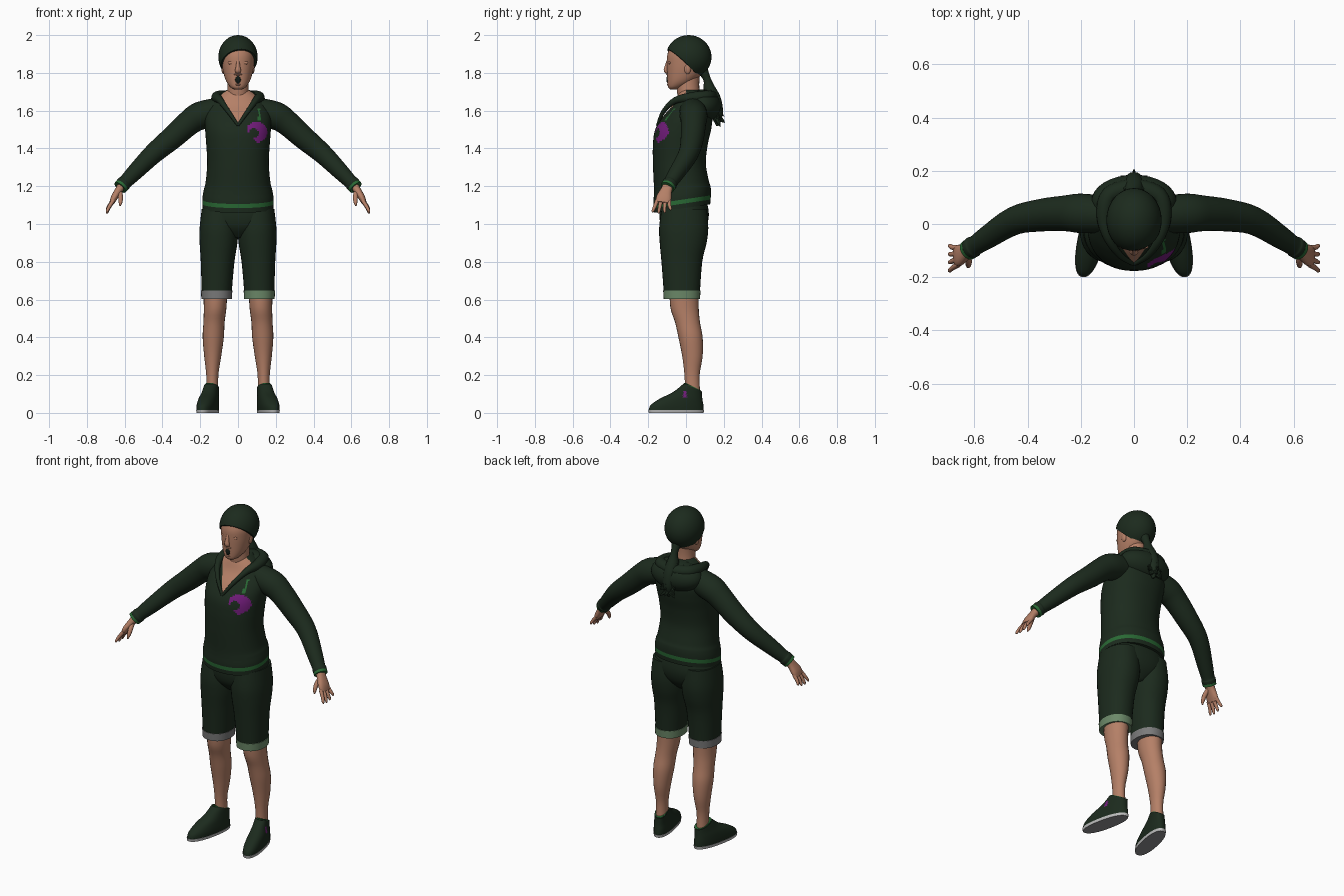
import bpy, bmesh, math, random
from mathutils import Vector, Matrix

if "Cube" in bpy.data.objects:
    bpy.data.objects.remove(bpy.data.objects["Cube"])
random.seed(4)


def material(name, *rgb):
    m = bpy.data.materials.new(name)
    m.use_nodes = True
    m.diffuse_color = (*rgb, 1)
    m.node_tree.nodes["Principled BSDF"].inputs["Base Color"].default_value = (*rgb, 1)
    return m


CLOTH = material("dark green cloth", .0115, .0235, .0125)
SKIN = material("skin", .46, .215, .135)
GREEN = material("bright green trim", .022, .14, .034)
PURPLE = material("purple print", .17, .012, .2)
CUFF_GREEN = material("pale green cuff", .15, .25, .14)
CUFF_GREY = material("grey cuff", .2, .2, .2)
SOLE = material("pale sole", .5, .5, .5)
TREAD = material("grey tread", .28, .28, .29)
MOUTH = material("mouth black", .006, .01, .007)


def finish(name, bm, *mats):
    bmesh.ops.recalc_face_normals(bm, faces=bm.faces)
    mesh = bpy.data.meshes.new(name)
    bm.to_mesh(mesh)
    bm.free()
    for m in mats:
        mesh.materials.append(m)
    ob = bpy.data.objects.new(name, mesh)
    bpy.context.collection.objects.link(ob)
    bpy.ops.object.select_all(action='DESELECT')
    ob.select_set(True)
    bpy.context.view_layer.objects.active = ob
    bpy.ops.object.shade_smooth_by_angle(angle=math.radians(50))


def spline(rows, sub):
    # Catmull-Rom through rows of numbers
    rows = [Vector(r) for r in rows]
    out = []
    for i in range(len(rows) - 1):
        a, b, c, d = rows[max(i - 1, 0)], rows[i], rows[i + 1], rows[min(i + 2, len(rows) - 1)]
        for k in range(sub):
            t = k / sub
            out.append(.5 * (2 * b + (c - a) * t + (2 * a - 5 * b + 4 * c - d) * t * t
                             + (3 * b - a - 3 * c + d) * t ** 3))
    return out + [rows[-1]]


def loft_bm(rows, side=1, n=24, sub=4, flat=True, ref=(0, 1, 0), p=2):
    # rows: x, y, z, half width, half depth; flat keeps every ring level
    bm = bmesh.new()
    pts = spline(rows, sub)
    rings = []
    for i, r in enumerate(pts):
        t = Vector((0, 0, 1))
        if not flat:
            t = Vector(pts[min(i + 1, len(pts) - 1)][:3]) - Vector(pts[max(i - 1, 0)][:3])
            t.normalize()
        u = Vector(ref)
        u = (u - t * u.dot(t)).normalized()
        v = u.cross(t)
        ring = []
        for k in range(n):
            a = 2 * math.pi * k / n
            c, s = math.cos(a), math.sin(a)
            co = (Vector(r[:3]) + v * r[3] * math.copysign(abs(c) ** (2 / p), c)
                  + u * r[4] * math.copysign(abs(s) ** (2 / p), s))
            co.x *= side
            ring.append(bm.verts.new(co))
        rings.append(ring)
    for a, b in zip(rings, rings[1:]):
        for k in range(n):
            j = (k + 1) % n
            bm.faces.new((a[k], a[j], b[j], b[k]))
    bm.faces.new(rings[0])
    bm.faces.new(rings[-1])
    return bm


def loft(name, rows, mat, **kw):
    finish(name, loft_bm(rows, **kw), mat)


def tube(name, rows, mat, **kw):
    loft(name, [(*r[:3], r[3], r[-1]) for r in rows], mat, flat=False, **kw)


def ball_bm(centre, radii):
    bm = bmesh.new()
    bmesh.ops.create_uvsphere(bm, u_segments=32, v_segments=20, radius=1,
                              matrix=Matrix.Translation(centre) @ Matrix.Diagonal((*radii, 1)))
    return bm


def ball(name, centre, radii, mat):
    finish(name, ball_bm(centre, radii), mat)


def cut(bm, co, no, **kw):
    bmesh.ops.bisect_plane(bm, geom=bm.verts[:] + bm.edges[:] + bm.faces[:],
                           plane_co=co, plane_no=no, **kw)


# Hooded top with open V neck, hem stripe and chest print
bm = loft_bm([(0, -.02, 1.085, .187, .148), (0, -.02, 1.14, .188, .152), (0, -.02, 1.18, .182, .15),
              (0, -.025, 1.22, .172, .145), (0, -.035, 1.32, .163, .14), (0, -.03, 1.42, .168, .145),
              (0, -.015, 1.5, .174, .148), (0, .01, 1.57, .175, .13), (0, .03, 1.63, .15, .1),
              (0, .03, 1.68, .1, .075), (0, .03, 1.71, .06, .06)], n=96, sub=9, p=2.2)
V_BOTTOM, V_SLOPE = 1.53, 1.7
for s in (-1, 1):
    cut(bm, (0, 0, V_BOTTOM), (s * V_SLOPE, 0, 1))
for z in (1.11, 1.132):
    cut(bm, (0, 0, z), (0, 0, 1))
for f in bm.faces:
    x, y, z = f.calc_center_median()
    dx, dz = x - .1, z - 1.487
    if y < 0 and z > V_BOTTOM + V_SLOPE * abs(x):
        f.material_index = 1
    elif 1.11 < z < 1.132:
        f.material_index = 2
    elif (y < 0 and math.hypot(dx, dz) < .055 and dx + dz > -.05
          and math.hypot(dx + .016, dz + .008) > .026):
        f.material_index = 3
    elif y < 0 and abs(x - .112) < .005 and 1.545 < z < 1.61:
        f.material_index = 2
for v in bm.verts:
    v.co.z += .15 * v.co.y * min(1, max(0, (1.35 - v.co.z) / .2))
finish("hooded_top", bm, CLOTH, SKIN, GREEN, PURPLE)

# Hood lying on the back
ball("hood_bag", (0, .085, 1.625), (.16, .1, .088), CLOTH)

# Shorts seat
loft("shorts_seat", [(0, -.012, 1.13, .17, .12), (0, -.01, 1.05, .19, .131),
                     (0, -.012, .98, .15, .116), (0, -.012, .925, .04, .07)], CLOTH, n=40, p=2.3)

# Neck and head
loft("neck", [(0, .03, 1.6, .07, .06), (0, .015, 1.68, .06, .06), (0, .01, 1.74, .055, .06),
              (0, .015, 1.82, .055, .06)], SKIN)
loft("head", [(0, -.068, 1.712, .018, .016), (0, -.055, 1.725, .04, .04), (0, -.028, 1.755, .062, .07),
              (0, -.006, 1.8, .077, .094), (0, .003, 1.85, .085, .104), (0, .008, 1.9, .087, .106),
              (0, .01, 1.95, .07, .085), (0, .01, 1.98, .03, .04)], SKIN, n=40, p=2.15)
tube("nose", [(0, -.094, 1.865, .008, .008), (0, -.103, 1.835, .011, .01), (0, -.106, 1.812, .016, .012),
              (0, -.096, 1.802, .012, .008)], SKIN, n=14)
ball("open_mouth", (0, -.088, 1.765), (.018, .016, .026), MOUTH)
ball("upper_lip", (0, -.094, 1.792), (.022, .011, .006), SKIN)
ball("lower_lip", (0, -.088, 1.738), (.018, .013, .007), SKIN)

# Hair cap cut along a sloping, side-swept hairline
bm = ball_bm((0, .014, 1.884), (.104, .121, .116))
cut(bm, (0, -.1, 1.925), (-.025, .12, .13), clear_inner=True)
bmesh.ops.holes_fill(bm, edges=bm.edges[:])
finish("hair_cap", bm, CLOTH)

# Ponytail with ragged tufts
tail = [(0, .085, 1.82, .03), (0, .112, 1.765, .02), (0, .125, 1.71, .034), (0, .15, 1.65, .038),
        (0, .163, 1.58, .032), (0, .165, 1.52, .006)]
tube("ponytail", tail, CLOTH, n=16)
for i, r in enumerate(spline(tail, 4)[7:18]):
    for s in (-1, 0, 1):
        base = Vector(r[:3])
        tip = base + Vector((s * .05, .042 - .025 * abs(s), -.025 - .025 * random.random()))
        tube(f"hair_tuft_{i}_{s + 1}", [(*base, .02), (*tip, .001)], CLOTH, n=6, sub=1)

# Paired parts
for s, side in ((1, "left"), (-1, "right")):
    tube(side + "_hood_rim", [(0, -.152, 1.522, .007), (.052, -.118, 1.597, .012), (.095, -.055, 1.655, .018),
                              (.112, .03, 1.668, .029), (.09, .11, 1.675, .032), (0, .14, 1.672, .033)],
         CLOTH, side=s, ref=(0, 0, 1), n=16)
    ball(side + "_eyelid", (s * .036, -.086, 1.853), (.018, .008, .009), SKIN)
    ball(side + "_ear", (s * .077, .008, 1.822), (.011, .018, .028), SKIN)

    # Sleeve and wrist trim
    tube(side + "_sleeve", [(.1, .035, 1.6, .07), (.2, .04, 1.573, .074), (.26, .04, 1.535, .067),
                            (.35, .033, 1.455, .061), (.45, .012, 1.37, .053), (.55, -.05, 1.27, .043),
                            (.595, -.08, 1.224, .037), (.605, -.086, 1.214, .04), (.62, -.096, 1.198, .037)],
         CLOTH, side=s, n=28)
    tube(side + "_sleeve_trim", [(.615, -.093, 1.203, .039), (.624, -.099, 1.193, .038)], GREEN, side=s)

    # Hand with fingers
    tube(side + "_palm", [(.61, -.09, 1.21, .024, .028), (.632, -.104, 1.178, .02, .03),
                          (.655, -.117, 1.14, .018, .04), (.668, -.122, 1.112, .013, .038)],
         SKIN, side=s, n=20, p=2.4)
    for i in range(4):
        y = -.152 + .021 * i
        fan = (i - 1.5) * .005
        drop = (.052, .058, .054, .04)[i]
        tube(f"{side}_finger_{i + 1}", [(.66, y, 1.125, .011),
                                        (.682, y - .006 + fan, 1.117 - drop * .5, .0095),
                                        (.692, y - .008 + fan * 2, 1.117 - drop * .9, .0075),
                                        (.694, y - .008 + fan * 2, 1.113 - drop, .003)], SKIN, side=s, n=10)
    tube(side + "_thumb", [(.628, -.11, 1.175, .014), (.622, -.138, 1.145, .013), (.622, -.155, 1.115, .01),
                           (.625, -.162, 1.095, .003)], SKIN, side=s, n=10)

    # Shorts leg and turned-up cuff
    loft(side + "_shorts_leg", [(.098, -.01, 1.08, .094, .12), (.101, -.012, .98, .102, .13),
                                (.103, -.015, .9, .1, .124), (.108, -.022, .8, .089, .108),
                                (.113, -.022, .63, .079, .095)], CLOTH, side=s, n=32, p=2.2)
    loft(side + "_shorts_cuff", [(.113, -.022, .603, .081, .096), (.113, -.022, .648, .083, .099)],
         CUFF_GREEN if s > 0 else CUFF_GREY, side=s, n=32, p=2.2)

    # Bare lower leg
    loft(side + "_leg", [(.12, -.01, .68, .065, .078), (.121, -.008, .56, .06, .075),
                         (.127, .008, .48, .056, .066), (.131, .024, .4, .056, .064),
                         (.134, .034, .3, .045, .054), (.136, .032, .2, .032, .04),
                         (.136, .035, .1, .032, .04)], SKIN, side=s)

    # Shoe upper with toes turned out and the collar lower at the heel
    def shape_shoe(bm):
        for v in bm.verts:
            v.co.z -= .45 * max(0, v.co.y) * (v.co.z / .152) ** 3
            v.co.x -= s * .2 * (v.co.y - .05)

    bm = loft_bm([(.14, -.052, .014, .049, .146), (.14, -.047, .042, .05, .139), (.14, -.026, .075, .047, .113),
                  (.138, .008, .11, .041, .077), (.136, .034, .152, .037, .05)],
                 side=s, n=64, sub=6, p=2.3)
    for f in bm.faces:
        x, y, z = f.calc_center_median()
        if s > 0 and abs(y + .004) < .009 and .078 < z < .115 and x > .14:
            f.material_index = 1
    shape_shoe(bm)
    finish(side + "_shoe", bm, CLOTH, PURPLE)
    bm = loft_bm([(.136, .035, .14, .034, .046), (.136, .035, .158, .035, .047)], side=s, sub=1)
    shape_shoe(bm)
    finish(side + "_shoe_lining", bm, GREEN)

    # Sole with darker tread underneath
    bm = loft_bm([(.14, -.052, 0, .049, .145), (.14, -.052, .016, .051, .148)], side=s, n=40, sub=1, p=2.3)
    for f in bm.faces:
        if f.calc_center_median().z < .001:
            f.material_index = 1
    shape_shoe(bm)
    finish(side + "_sole", bm, SOLE, TREAD)
